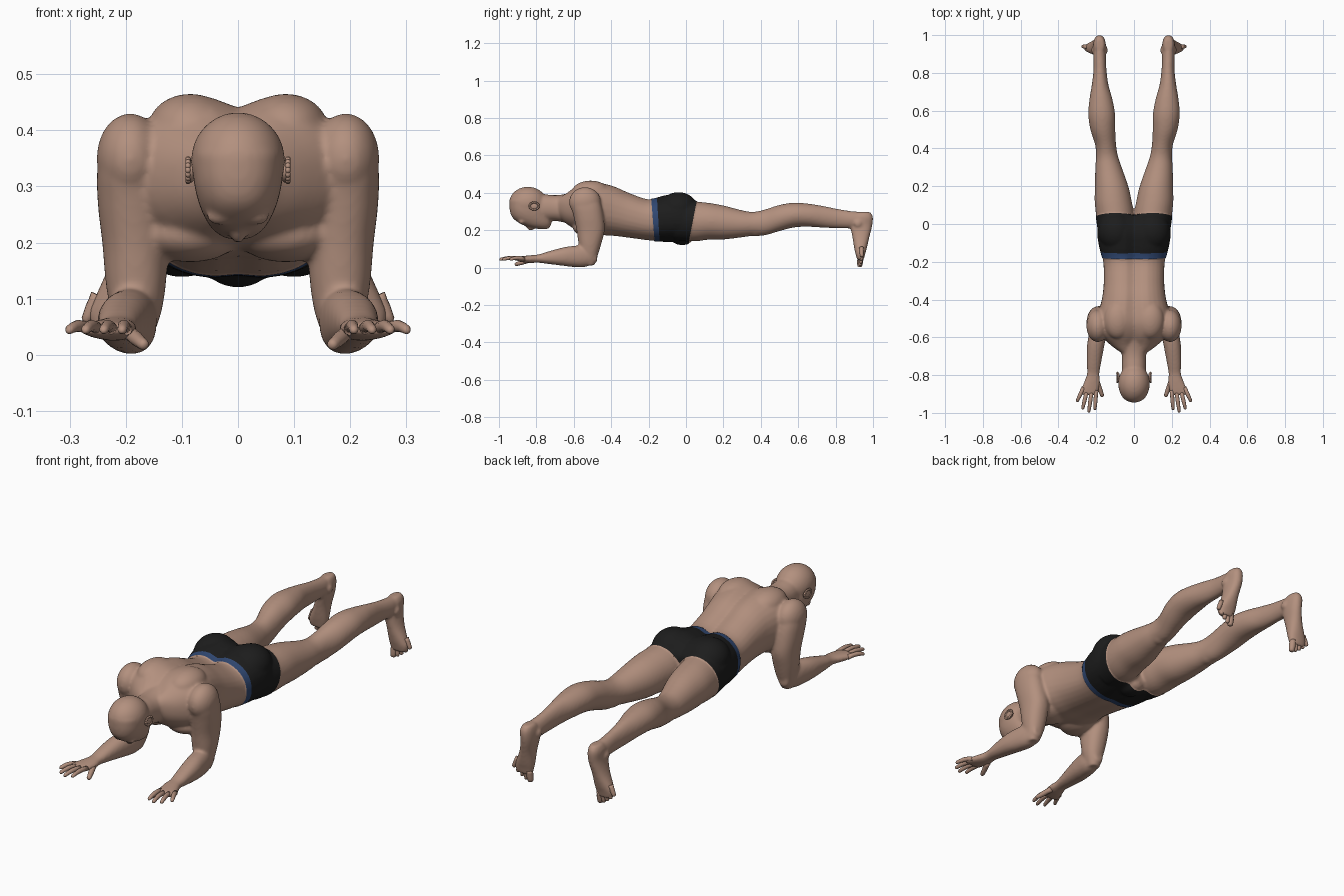
import bpy, bmesh
from math import cos, sin, pi, exp
from mathutils import Vector, Matrix

if "Cube" in bpy.data.objects:
    bpy.data.objects.remove(bpy.data.objects["Cube"], do_unlink=True)


def material(name, rgb):
    mat = bpy.data.materials.new(name)
    mat.use_nodes = True
    mat.diffuse_color = (*rgb, 1)
    node = mat.node_tree.nodes["Principled BSDF"]
    node.inputs["Base Color"].default_value = (*rgb, 1)
    node.inputs["Roughness"].default_value = .8
    return mat


skin = material("skin", (.45, .28, .21))
black = material("shorts black", (.012, .012, .012))
blue = material("waistband blue", (.03, .065, .17))


def smooth_rows(rows, steps=4):
    """Catmull-Rom interpolation between measured cross-sections."""
    rows = [Vector(r) for r in rows]
    out = []
    for i in range(len(rows) - 1):
        a, b = rows[max(i - 1, 0)], rows[i]
        c, d = rows[i + 1], rows[min(i + 2, len(rows) - 1)]
        for k in range(steps):
            t = k / steps
            out.append(b + (c - a) * (t / 2) + (a * 2 - b * 5 + c * 4 - d) * (t * t / 2)
                       + (b * 3 - a - c * 3 + d) * (t ** 3 / 2))
    return out + [rows[-1]]


def skin_rings(bm, rings):
    """Join rings of points into a closed tube."""
    loops = [[bm.verts.new(p) for p in ring] for ring in rings]
    n = len(loops[0])
    for a, b in zip(loops, loops[1:]):
        for i in range(n):
            j = (i + 1) % n
            bm.faces.new((a[i], a[j], b[j], b[i]))
    bm.faces.new(loops[0][::-1])
    bm.faces.new(loops[-1])


def loft(bm, axis, rows, side=1, power=.9, groove=0):
    """Rows are position along the axis, then low and high of each cross direction."""
    rings, n = [], 32
    for t, u0, u1, v0, v1 in smooth_rows(rows):
        ring = []
        for i in range(n):
            c, s = cos(2 * pi * i / n), sin(2 * pi * i / n)
            c = abs(c) ** power * (1 if c > 0 else -1)
            s = abs(s) ** power * (1 if s > 0 else -1)
            u = (u0 + u1) / 2 + c * (u1 - u0) / 2
            v = (v0 + v1) / 2 + s * (v1 - v0) / 2
            v -= groove * exp(-(u / .035) ** 2) * max(s, s * .3)
            ring.append((u * side, t, v) if axis == "y" else (u * side, v, t))
        rings.append(ring)
    skin_rings(bm, rings)


def blob(bm, centre, radii, side=1):
    x, y, z = centre
    m = Matrix.Translation((x * side, y, z)) @ Matrix.Diagonal((*radii, 1))
    bmesh.ops.create_uvsphere(bm, u_segments=32, v_segments=20, radius=1, matrix=m)


def digit(bm, start, end, r, side, arch=0):
    """Tapered finger or toe with a rounded tip."""
    a, b = Vector(start), Vector(end)
    a.x *= side
    b.x *= side
    turn = (b - a).to_track_quat("Z", "Y")
    rings = []
    for t, k in ((0, 1.1), (.25, 1), (.5, 1.02), (.75, .88), (.92, .8), (.98, .55), (1, .2)):
        p = a.lerp(b, t) + Vector((0, 0, arch * sin(pi * t)))
        rings.append([p + turn @ Vector((cos(pi * i / 6), sin(pi * i / 6), 0)) * (r * k)
                      for i in range(12)])
    skin_rings(bm, rings)


def finish(bm, name, mats):
    bmesh.ops.recalc_face_normals(bm, faces=bm.faces)
    mesh = bpy.data.meshes.new(name)
    bm.to_mesh(mesh)
    bm.free()
    for m in mats:
        mesh.materials.append(m)
    mesh.shade_smooth()
    obj = bpy.data.objects.new(name, mesh)
    bpy.context.collection.objects.link(obj)
    return obj


body = bmesh.new()

# Torso, neck and head
torso = [(-.68, .07, .27, .385), (-.64, .125, .23, .405), (-.58, .185, .195, .445),
         (-.52, .195, .18, .464), (-.45, .183, .17, .458), (-.38, .167, .165, .44),
         (-.3, .16, .155, .405), (-.2, .163, .142, .372), (-.12, .182, .137, .388),
         (-.05, .192, .137, .398), (.01, .188, .14, .38), (.045, .17, .165, .345)]
loft(body, "y", [(y, -w, w, a, b) for y, w, a, b in torso], power=.85, groove=.024)
neck = [(-.82, .06, .27, .39), (-.76, .064, .25, .392), (-.7, .064, .25, .387),
        (-.64, .075, .24, .395), (-.56, .1, .24, .42)]
loft(body, "y", [(y, -w, w, a, b) for y, w, a, b in neck])
face = [(.36, .08, -.945, -.76), (.31, .079, -.943, -.745), (.27, .07, -.93, -.73),
        (.24, .057, -.895, -.72), (.22, .042, -.85, -.725), (.207, .022, -.79, -.735)]
loft(body, "z", [(z, -w, w, a, b) for z, w, a, b in face])
blob(body, (0, -.845, .345), (.084, .101, .087))
blob(body, (0, -.83, .222), (.015, .026, .024))
blob(body, (0, -.785, .214), (.026, .012, .01))
blob(body, (0, -.02, .16), (.055, .06, .037))

upper_arm = [(.4, .15, .23, -.6, -.48), (.34, .14, .25, -.615, -.455),
             (.27, .128, .25, -.6, -.44), (.2, .125, .242, -.585, -.435),
             (.13, .128, .236, -.575, -.452), (.07, .138, .226, -.565, -.47),
             (.012, .16, .212, -.55, -.49)]
forearm = [(-.475, .165, .21, .03, .08), (-.54, .145, .23, .003, .115),
           (-.6, .15, .242, .003, .116), (-.66, .16, .25, .01, .107),
           (-.74, .175, .25, .02, .085), (-.79, .183, .248, .026, .07),
           (-.83, .18, .262, .025, .066), (-.87, .185, .278, .028, .062),
           (-.905, .195, .285, .035, .057)]
leg = [(-.06, .015, .185, .15, .37), (.04, 0, .2, .14, .355), (.12, .012, .208, .149, .346),
       (.2, .03, .207, .15, .332), (.3, .065, .205, .162, .306), (.36, .085, .201, .17, .298),
       (.42, .095, .206, .172, .31), (.5, .099, .231, .195, .335), (.58, .1, .242, .215, .347),
       (.66, .114, .236, .218, .341), (.74, .136, .223, .213, .328), (.82, .146, .214, .21, .312),
       (.9, .149, .215, .21, .3), (.96, .155, .212, .22, .297)]
foot = [(.298, .16, .203, .92, .985), (.27, .15, .216, .885, 1.0), (.22, .15, .216, .88, .995),
        (.16, .16, .23, .89, .98), (.1, .165, .256, .9, .966), (.07, .17, .266, .907, .957),
        (.04, .178, .258, .915, .95)]

for s in (1, -1):
    # Limbs
    loft(body, "z", upper_arm, s)
    loft(body, "y", forearm, s)
    loft(body, "y", leg, s, power=1)
    loft(body, "z", foot, s)
    # Muscle masses: shoulder, shoulder blade, chest, buttock, kneecap, brow
    blob(body, (.192, -.54, .35), (.06, .085, .08), s)
    blob(body, (.085, -.51, .405), (.075, .1, .06), s)
    blob(body, (.085, -.52, .215), (.09, .085, .05), s)
    blob(body, (.095, -.04, .315), (.092, .1, .085), s)
    blob(body, (.145, .37, .195), (.038, .05, .028), s)
    blob(body, (.03, -.878, .245), (.027, .016, .014), s)
    # Ankle bones
    blob(body, (.215, .92, .235), (.012, .02, .02), s)
    blob(body, (.15, .92, .245), (.012, .02, .02), s)

# Fuse the masses into one continuous skin
source = finish(body, "body source", [skin])
remesh = source.modifiers.new("fuse", "REMESH")
remesh.mode = "VOXEL"
remesh.voxel_size = .0065
relax = source.modifiers.new("relax", "SMOOTH")
relax.factor = .5
relax.iterations = 9
fused = bpy.data.meshes.new_from_object(
    source.evaluated_get(bpy.context.evaluated_depsgraph_get()))
bpy.data.objects.remove(source, do_unlink=True)
body = bmesh.new()
body.from_mesh(fused)
bpy.data.meshes.remove(fused)

# Cut the shorts and waistband borders, then colour between them
planes = [(Vector((0, y, .25)), Vector((0, 1, tilt)).normalized())
          for y, tilt in ((-.176, .08), (-.147, .06), (.037, -.2))]
for co, no in planes:
    bmesh.ops.bisect_plane(body, geom=body.verts[:] + body.edges[:] + body.faces[:],
                           plane_co=co, plane_no=no, dist=.0003)
for f in body.faces:
    passed = sum((f.calc_center_median() - co).dot(no) > 0 for co, no in planes)
    f.material_index = (0, 2, 1, 0)[passed]
body.normal_update()
cloth = {v for f in body.faces if f.material_index for v in f.verts}
for v, n in [(v, v.normal.copy()) for v in cloth]:
    v.co += n * .003
finish(body, "body", [skin, black, blue])

for s, label in ((1, "left"), (-1, "right")):
    # Fingers and thumb
    hand = bmesh.new()
    for a, b in (((.2, -.88), (.207, -.985)), ((.225, -.89), (.24, -.998)),
                 ((.25, -.885), (.273, -.982)), ((.267, -.865), (.303, -.942))):
        digit(hand, (*a, .046), (*b, .043), .0105, s, arch=.007)
    digit(hand, (.195, -.835, .04), (.166, -.915, .016), .0125, s)
    finish(hand, label + " fingers", [skin])

    # Toes
    toes = bmesh.new()
    for i in range(5):
        t = i / 4
        tip = (.188 + .084 * t, .928 + .012 * t, .003 + .055 * t ** 1.5)
        root = (.192 + .058 * t, .934 + .004 * t, .062 + .045 * t)
        digit(toes, root, tip, .016 if i == 0 else .0115, s)
    finish(toes, label + " toes", [skin])

    # Ear: outer rim with a hollow behind a raised edge
    ear = bmesh.new()
    blob(ear, (.084, -.812, .327), (.009, .027, .02), s)
    bm_rim = [(.089 * s, -.812 + .024 * cos(pi * i / 8), .329 + .019 * sin(pi * i / 8))
              for i in range(16)]
    for p in bm_rim:
        blob(ear, p, (.005, .006, .006))
    finish(ear, label + " ear", [skin])
